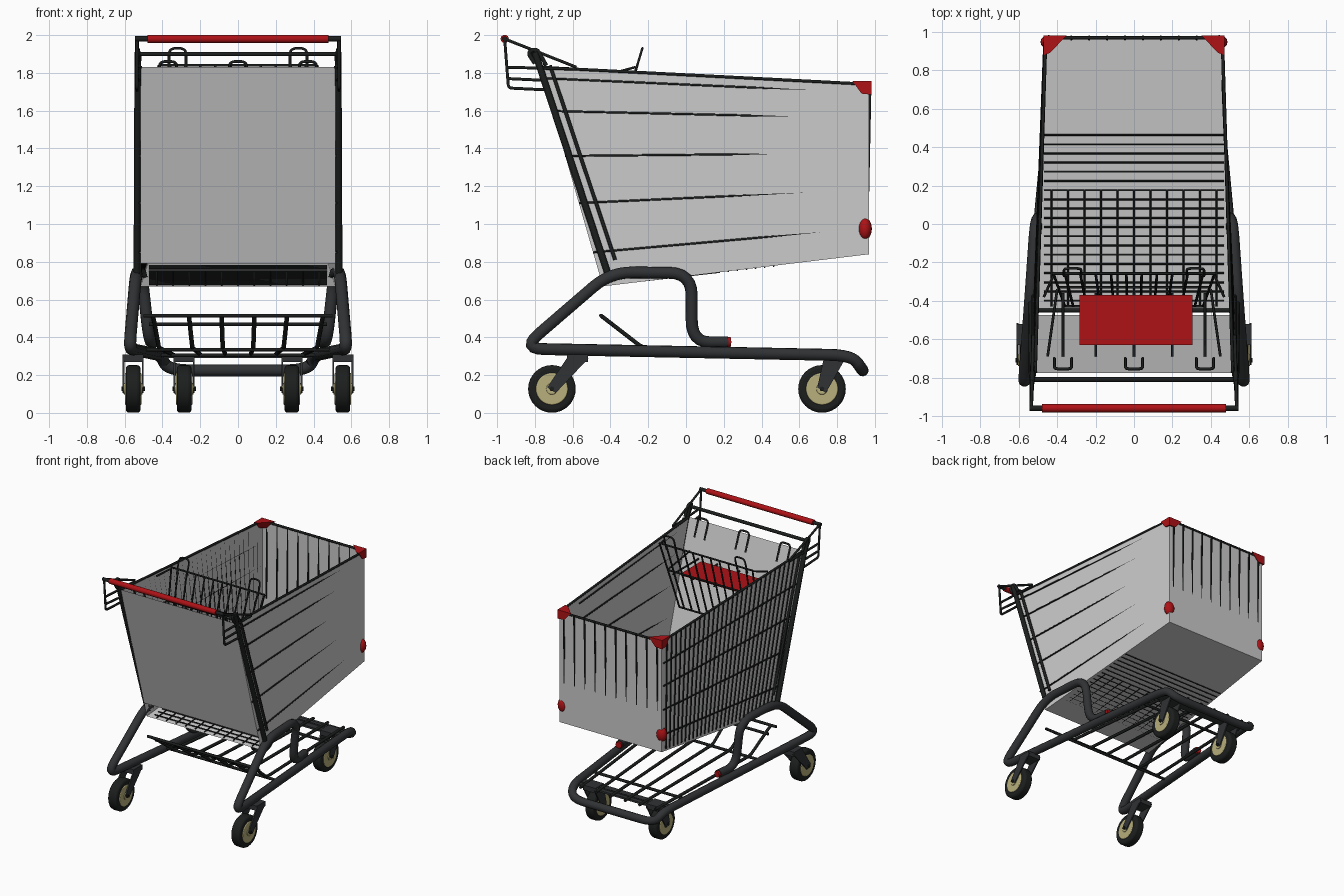
import bpy, bmesh, math
from mathutils import Vector as V

if "Cube" in bpy.data.objects:
    bpy.data.objects.remove(bpy.data.objects["Cube"])


def material(name, rgb):
    m = bpy.data.materials.new(name)
    m.diffuse_color = (*rgb, 1)
    m.use_nodes = True
    m.node_tree.nodes["Principled BSDF"].inputs["Base Color"].default_value = m.diffuse_color
    return m


BLACK = material("black_wire", (0.012, 0.013, 0.013))
DARK = material("dark_frame", (0.03, 0.032, 0.034))
RED = material("red_plastic", (0.42, 0.006, 0.008))
CREAM = material("cream_hub", (0.48, 0.43, 0.2))


def rounded(pts, rad, n=6):
    """Polyline with its corners replaced by small arcs."""
    pts = [V(p) for p in pts]
    out = [pts[0]]
    for a, b, c in zip(pts, pts[1:], pts[2:]):
        p = b + (a - b).normalized() * min(rad, (a - b).length * 0.49)
        q = b + (c - b).normalized() * min(rad, (c - b).length * 0.49)
        for i in range(n + 1):
            t = i / n
            out.append(p * (1 - t) ** 2 + b * 2 * t * (1 - t) + q * t * t)
    return out + [pts[-1]]


def tubes(name, paths, r, mat, rad=0.03, res=1):
    cu = bpy.data.curves.new(name, 'CURVE')
    cu.dimensions = '3D'
    cu.bevel_depth, cu.bevel_resolution, cu.use_fill_caps = r, res, True
    for path in paths:
        pts = rounded(path, rad) if len(path) > 2 else path
        sp = cu.splines.new('POLY')
        sp.points.add(len(pts) - 1)
        for p, co in zip(sp.points, pts):
            p.co = (*co, 1)
        sp.use_smooth = True
    cu.materials.append(mat)
    ob = bpy.data.objects.new(name, cu)
    bpy.context.collection.objects.link(ob)
    return ob


def mesh(name, bm, mat=None):
    me = bpy.data.meshes.new(name)
    bm.to_mesh(me)
    bm.free()
    if mat:
        me.materials.append(mat)
    ob = bpy.data.objects.new(name, me)
    bpy.context.collection.objects.link(ob)
    return ob


def hull(name, pts, mat):
    bm = bmesh.new()
    bmesh.ops.convex_hull(bm, input=[bm.verts.new(p) for p in pts])
    return mesh(name, bm, mat)


def prism(name, yz, x0, x1, mat):
    return hull(name, [(x, y, z) for x in (x0, x1) for y, z in yz], mat)


def disc(name, loc, r, depth, mat, bevel=0.0):
    bpy.ops.mesh.primitive_cylinder_add(vertices=32, radius=r, depth=depth, location=loc,
                                        rotation=(0, math.pi / 2, 0))
    ob = bpy.context.object
    ob.name = name
    ob.data.materials.append(mat)
    if bevel:
        b = ob.modifiers.new("bevel", 'BEVEL')
        b.width, b.segments = bevel, 3
    bpy.ops.object.shade_smooth_by_angle()


def mirror(p):
    return (-p[0], p[1], p[2])


def both(path):
    return [path, [mirror(p) for p in path]]


def side(u, t, s=1, off=0.0):
    """Point on a basket side: u runs back to nose, t runs bottom to top."""
    low = V((0.515, -0.44, 0.67)).lerp(V((0.46, 0.97, 0.84)), u)
    top = V((0.515, -0.775, 1.83)).lerp(V((0.46, 0.97, 1.74)), u)
    p = low.lerp(top, t)
    return V((s * (p.x + off), p.y, p.z))


# Basket panels: two sides, floor, nose and the hinged gate
def panel(name, quad):
    bm = bmesh.new()
    bm.faces.new([bm.verts.new(p) for p in quad])
    mesh(name, bm)


for s, nm in ((1, "right"), (-1, "left")):
    panel("basket_side_" + nm, [side(0, 0, s), side(1, 0, s), side(1, 1, s), side(0, 1, s)])
panel("basket_floor", [side(0, 0), side(1, 0), side(1, 0, -1), side(0, 0, -1)])
panel("basket_nose", [side(1, 0), side(1, 1), side(1, 1, -1), side(1, 0, -1)])
panel("basket_gate", [side(0, 0.105), side(0, 1), side(0, 1, -1), side(0, 0.105, -1)])

# Basket wires
levels = (0.155, 0.38, 0.595, 0.80, 0.95)
tubes("right_side_wires", [[side(0, t, 1, 0.007), side(0.85, t, 1, -0.006)] for t in levels], 0.006, BLACK)
tubes("left_side_wires", [[side(0, t, -1, 0.007), side(0.99, t, -1, 0.006)] for t in levels[:4]], 0.006, BLACK)
tubes("left_upright_wires", [[side(i / 30, 0.02, -1, 0.004), side(i / 30, 1, -1, 0.006)]
                             for i in range(1, 30)], 0.006, BLACK)
tubes("nose_wires", [[(-0.42 + i * 0.84 / 9, 0.976, 1.745), (-0.42 + i * 0.84 / 9, 0.963, 1.12)]
                     for i in range(10)], 0.007, BLACK)


def floor_z(y):
    return 0.67 + (y + 0.44) * 0.1206 + 0.008 * (0.3 - y)


tubes("floor_cross_wires", [[(-0.47, y, floor_z(y)), (0.47, y, floor_z(y))]
                            for y in (-0.4 + 0.048 * i for i in range(19))], 0.005, BLACK)
tubes("floor_long_wires", [[(x, -0.43, floor_z(-0.43)), (x, 0.18, floor_z(0.18))]
                           for x in (-0.43 + 0.086 * i for i in range(11))], 0.005, BLACK)
rim = [side(0, 1), side(1, 1), side(1, 1, -1), side(0, 1, -1)]
tubes("basket_rim", [rim], 0.009, BLACK, 0.02)

# Rear posts, handle brackets and handle
tubes("rear_posts", both([(0.535, -0.415, 0.74), (0.53, -0.80, 1.91)]), 0.018, BLACK, res=2)
tubes("rear_post_inner_rods", both([(0.525, -0.375, 0.81), (0.525, -0.72, 1.84)]), 0.011, BLACK)
tubes("rear_crossbar", [[(-0.53, -0.81, 1.90), (0.53, -0.81, 1.90)]], 0.013, BLACK)
tubes("handle_brackets",
      both([(0.535, -0.96, 1.98), (0.535, -0.94, 1.72), (0.535, -0.74, 1.71)])
      + both([(0.535, -0.95, 1.83), (0.525, -0.58, 1.82)])
      + both([(0.535, -0.945, 1.77), (0.525, -0.74, 1.76)])
      + both([(0.535, -0.96, 1.98), (0.525, -0.58, 1.83)]), 0.009, BLACK, 0.02)
tubes("post_top_loops", both([(0.53, -0.80, 1.85), (0.53, -0.84, 1.91), (0.53, -0.79, 1.93),
                              (0.53, -0.74, 1.84)]), 0.012, BLACK)
tubes("handle_core", [[(-0.545, -0.96, 1.98), (0.545, -0.96, 1.98)]], 0.014, BLACK, res=2)
tubes("handle_grip", [[(-0.48, -0.96, 1.98), (0.48, -0.96, 1.98)]], 0.022, RED, res=3)


# Child seat: leaning wire back, hoops, red flap and supports
def back(x, z):
    return (x, -0.27 + (z - 1.80) * 0.3, z)


seat = [[back(-0.42, 1.84), back(0.42, 1.84)], [back(-0.40, 1.60), back(0.40, 1.60)],
        [back(-0.36, 1.27), back(0.36, 1.27)]]
seat += both([back(0.42, 1.84), back(0.36, 1.27)])
seat += [[back(x * 0.88, 1.27), back(x, 1.84)] for x in (-0.36 + 0.08 * i for i in range(10))]
seat += both([back(0.275, 1.80), back(0.275, 1.93), back(0.365, 1.93), back(0.365, 1.80)])
seat += both([(0.40, -0.34, 1.60), (0.45, -0.69, 1.60)]) + both([(0.42, -0.27, 1.83), (0.47, -0.38, 1.80)])
seat += [[(x, -0.36, 1.56), (x, -0.69, 1.56)] for x in (-0.37, -0.2, 0, 0.2, 0.37)]
tubes("child_seat_wires", seat, 0.007, BLACK, 0.035)
prism("child_seat_flap", [(-0.37, 1.565), (-0.63, 1.565), (-0.63, 1.58), (-0.37, 1.58)], -0.285, 0.305, RED)
tubes("gate_hooks", [[(x - 0.045, -0.70, 1.72), (x - 0.045, -0.755, 1.86), (x + 0.045, -0.755, 1.86),
                      (x + 0.045, -0.70, 1.72)] for x in (-0.37, 0, 0.37)], 0.008, BLACK)

# Red corner bumpers on the nose
for s in (1, -1):
    hull("upper_bumper", [(s * x, y, z) for x, y, z in (
        (0.472, 0.982, 1.757), (0.472, 0.88, 1.757), (0.35, 0.982, 1.757), (0.44, 0.89, 1.757),
        (0.472, 0.93, 1.69), (0.472, 0.982, 1.685), (0.41, 0.982, 1.69))], RED)
    bpy.ops.mesh.primitive_uv_sphere_add(segments=16, ring_count=10, radius=1, location=(s * 0.445, 0.948, 0.975))
    ob = bpy.context.object
    ob.name, ob.scale = "lower_bumper", (0.042, 0.036, 0.058)
    ob.data.materials.append(RED)
    bpy.ops.object.shade_smooth_by_angle()

# Main bent tube frame, one continuous run around the nose
half = [(0.445, 0.22, 0.375), (0.47, 0.03, 0.375), (0.51, 0.03, 0.74), (0.54, -0.40, 0.745),
        (0.575, -0.87, 0.34), (0.41, 0.88, 0.305), (0.37, 0.935, 0.225)]
tubes("tube_frame", [half + [mirror(p) for p in reversed(half)]], 0.032, DARK, 0.12, 3)
tubes("frame_end_caps", both([(0.447, 0.21, 0.375), (0.443, 0.236, 0.375)]), 0.026, RED, res=2)

# Lower rack with upturned back end
rack = [[(x, -0.45, 0.515), (x * 0.93, -0.23, 0.345), (x * 0.75, 0.88, 0.305)]
        for x in (-0.45, -0.26, -0.087, 0.087, 0.26, 0.45)]
tubes("rack_rods", rack, 0.012, BLACK, 0.03)
tubes("rack_crossbars", [[(-w, y, z), (w, y, z)] for w, y, z in (
    (0.50, -0.45, 0.515), (0.47, -0.39, 0.47), (0.50, -0.22, 0.335), (0.42, 0.60, 0.305),
    (0.40, 0.80, 0.30))], 0.011, BLACK)

# Casters: tyre, hub, axle and fork
for s in (1, -1):
    for nm, x, y, d in (("rear", 0.555, -0.71, 1), ("front", 0.285, 0.72, 0.5)):
        c = (s * x, y, 0.127)
        disc(nm + "_tyre", c, 0.126, 0.078, BLACK, 0.018)
        disc(nm + "_hub", c, 0.085, 0.088, CREAM, 0.006)
        disc(nm + "_hub_centre", c, 0.03, 0.1, CREAM, 0.004)
        disc(nm + "_axle", c, 0.012, 0.125, BLACK)
        top = y + 0.14 * d
        plate = [(y - 0.025, 0.135), (y + 0.02, 0.105), (top + 0.055, 0.29), (top - 0.06, 0.29)]
        for e in (1, -1):
            prism(nm + "_fork_plate", plate, s * x + e * 0.046, s * x + e * 0.056, DARK)
        prism(nm + "_fork_top", [(top - 0.06, 0.27), (top + 0.05, 0.27), (top + 0.05, 0.31), (top - 0.06, 0.31)],
              s * x - 0.056, s * x + 0.056, DARK)
prism("front_caster_plate", [(0.74, 0.29), (0.84, 0.29), (0.84, 0.305), (0.74, 0.305)], -0.40, 0.40, DARK)
